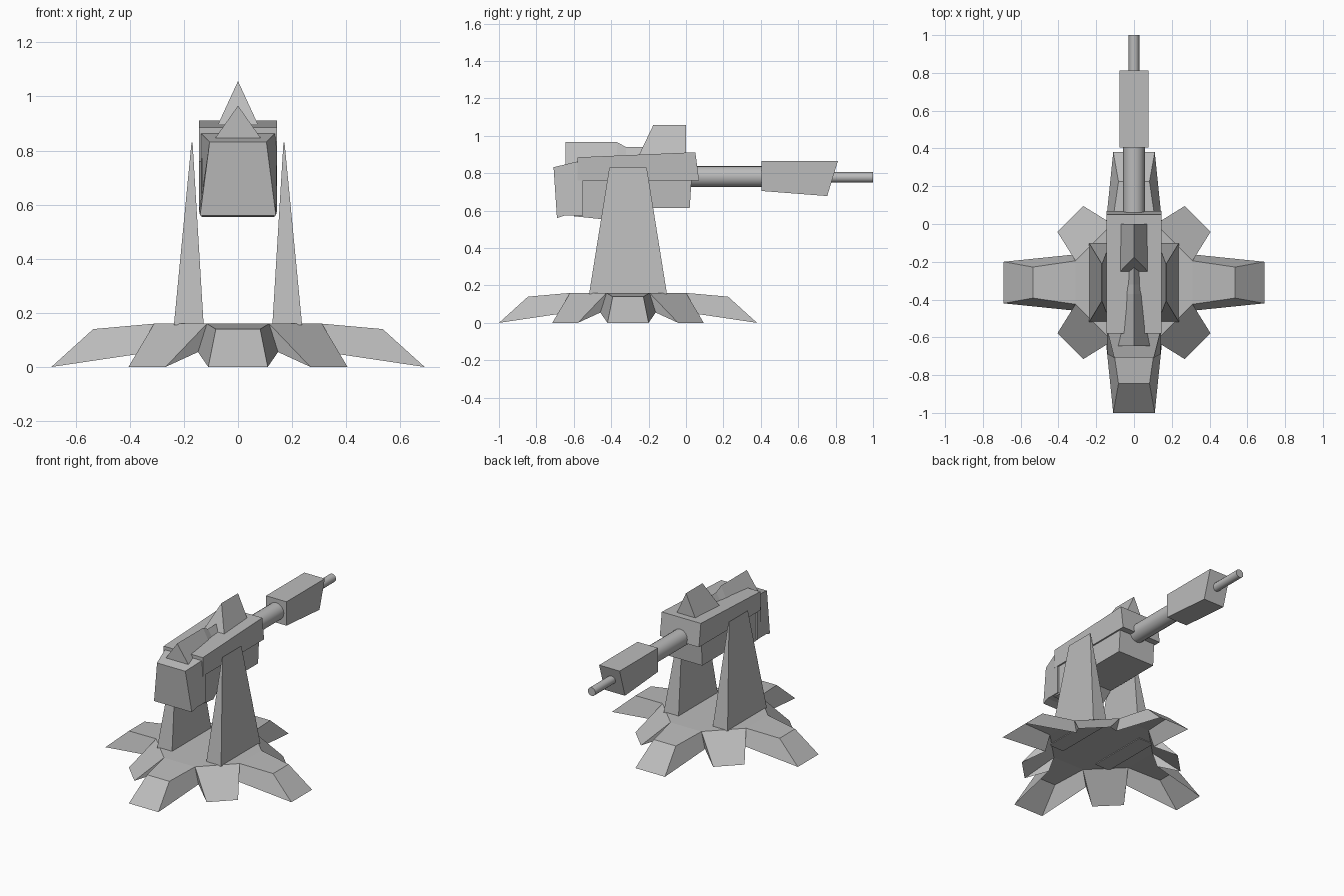
import bpy, math

if "Cube" in bpy.data.objects:
    bpy.data.objects.remove(bpy.data.objects["Cube"])

grey = bpy.data.materials.new("plain grey")
grey.diffuse_color = (0.5, 0.5, 0.5, 1)
grey.use_nodes = True
grey.node_tree.nodes["Principled BSDF"].inputs["Base Color"].default_value = grey.diffuse_color
CY = -0.31  # centre of the pedestal along y


def make(name, verts, faces):
    me = bpy.data.meshes.new(name)
    me.from_pydata(verts, [], faces)
    me.materials.append(grey)
    ob = bpy.data.objects.new(name, me)
    bpy.context.collection.objects.link(ob)
    return ob


def loft(name, rings):
    """Closed skin through rings of equal point count."""
    n = len(rings[0])
    verts = [p for r in rings for p in r]
    faces = [tuple(range(n))[::-1], tuple(range(len(verts) - n, len(verts)))]
    for k in range(len(rings) - 1):
        for i in range(n):
            j = (i + 1) % n
            faces.append((k * n + i, k * n + j, (k + 1) * n + j, (k + 1) * n + i))
    ob = make(name, verts, faces)
    import bmesh
    bm = bmesh.new()
    bm.from_mesh(ob.data)
    bmesh.ops.recalc_face_normals(bm, faces=bm.faces)
    bm.to_mesh(ob.data)
    bm.free()
    return ob


def slab(name, profile, wide=None):
    """Side profile of (y, z, half width) points, mirrored across x."""
    return loft(name, [[(s * w, y, z) for y, z, w in profile] for s in (-1, 1)])


def tube(name, r, y0, y1, z, n):
    ring = lambda y: [(r * math.cos(2 * math.pi * i / n), y, z + r * math.sin(2 * math.pi * i / n))
                      for i in range(n)]
    ob = loft(name, [ring(y0), ring(y1)])
    bpy.context.view_layer.objects.active = ob
    ob.select_set(True)
    bpy.ops.object.shade_smooth_by_angle(angle=math.radians(40))
    ob.select_set(False)


# Star-shaped base: open shell, four long feet and four short diagonal feet
verts, faces = [], []


def add(q, *pts):
    c, s = [(1, 0), (0, 1), (-1, 0), (0, -1)][q]
    start = len(verts)
    verts.extend((x * c - y * s, x * s + y * c + CY, z) for x, y, z in pts)
    faces.append(tuple(range(start, len(verts))))


for q in range(4):
    tin, tout, end, val = [lambda s, p=p: (p[0], s * p[1], p[2]) for p in
                           ((.31, .115, .16), (.535, .082, .14), (.69, .11, 0), (.32, .148, .055))]
    add(q, tin(-1), tout(-1), tout(1), tin(1))
    add(q, tout(-1), end(-1), end(1), tout(1))
    add(q, tin(1), tout(1), end(1), val(1))
    add(q, val(-1), end(-1), tout(-1), tin(-1))
    a, b = (.31, .115, .16), (.115, .31, .16)
    c, d = (.405, .268, 0), (.268, .405, 0)
    add(q, a, c, d, b)
    add(q, a, (.32, .148, .055), c)
    add(q, b, d, (.148, .32, .055))
    add(q, (0, 0, .16), a, b)
    add(q, (0, 0, .16), tin(-1), tin(1))
make("star_base", verts, faces)

# Two wedge-shaped supports
for s, side in ((-1, "left"), (1, "right")):
    def ring(x0, x1, h, z):
        return [(s * x0, CY - h, z), (s * x1, CY - h, z), (s * x1, CY + h, z), (s * x0, CY + h, z)]
    loft(side + "_support", [ring(.127, .237, .208, .155), ring(.168, .172, .1, .83)])

# Gun housing: upper shell, lower shell and flared rear block
slab("upper_housing", [(-.58, .76, .145), (-.58, .885, .145), (.05, .912, .145), (.07, .76, .145)])
slab("lower_housing", [(-.6, .77, .135), (-.6, .57, .135), (-.455, .555, .135), (-.38, .615, .135),
                       (.02, .615, .135), (.03, .77, .135)])
slab("rear_block", [(-.708, .832, .105), (-.69, .56, .14), (-.645, .575, .144), (-.55, .575, .144),
                    (-.55, .87, .144)])

# Triangular sight on top: tapered rear hood, link and front fin


def tri(y, w, z0, z1, back=0):
    return [(-w, y, z0), (w, y, z0), (0, y + back, z1)]


loft("sight_hood", [tri(-.645, .085, .845, .966), tri(-.37, .05, .87, .966), tri(-.32, .04, .88, .94),
                    tri(-.2, .036, .88, .94)])
loft("sight_fin", [tri(-.255, .077, .89, 1.057, .08), tri(0, .077, .89, 1.057)])

# Barrel, muzzle sleeve and tip
tube("barrel", .057, 0, .43, .782, 16)
slab("muzzle_sleeve", [(.405, .865, .076), (.405, .705, .076), (.755, .678, .076), (.812, .865, .076)])
tube("barrel_tip", .028, .75, 1.0, .778, 12)
